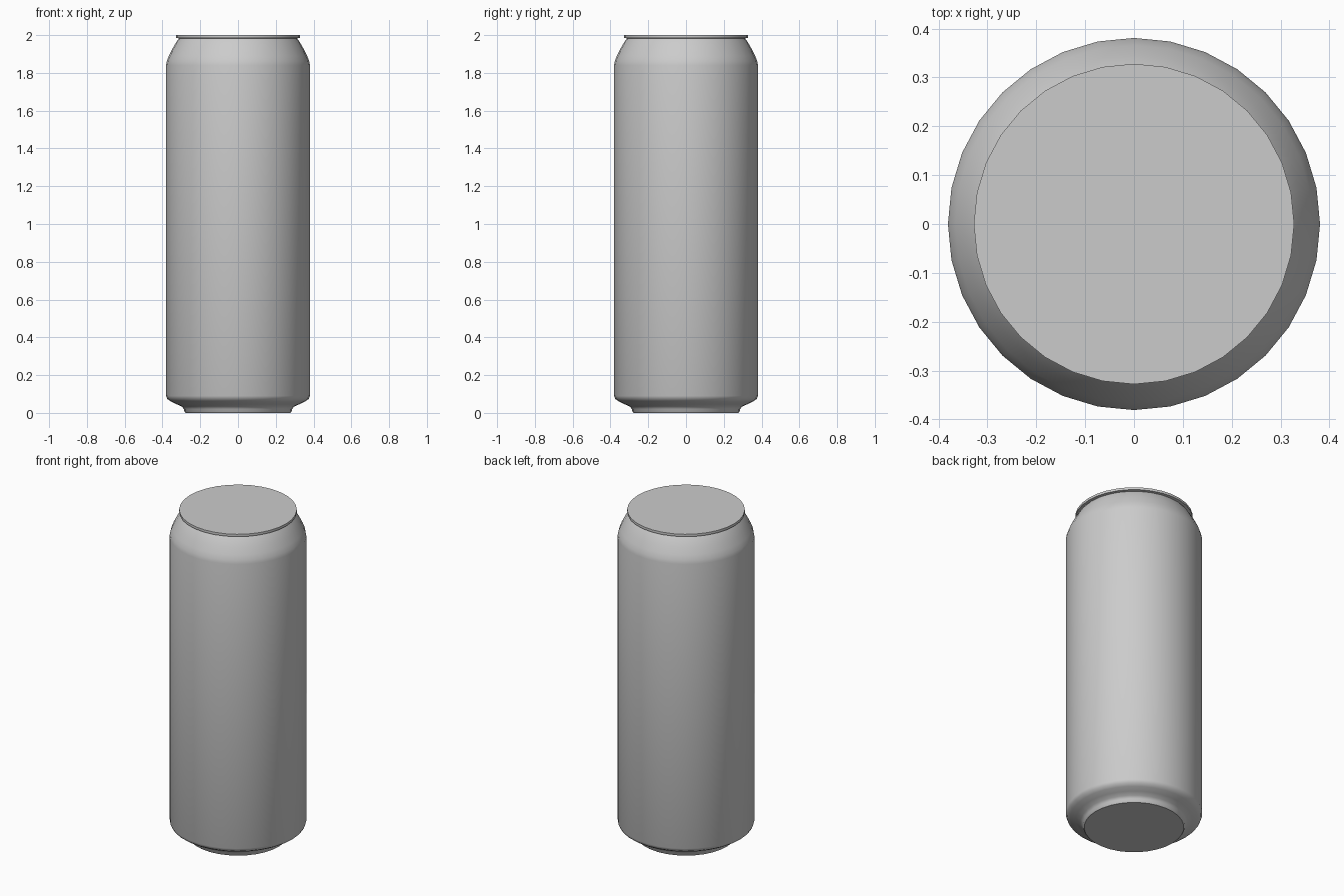
import bpy
import bmesh
import math

cube = bpy.data.objects.get("Cube")
if cube:
    bpy.data.objects.remove(cube, do_unlink=True)

SIDES = 32

metal = bpy.data.materials.new("light_grey_metal")
metal.use_nodes = True
grey = (0.6, 0.6, 0.6, 1)
metal.diffuse_color = grey
metal.node_tree.nodes["Principled BSDF"].inputs["Base Color"].default_value = grey


def lathe(name, profile):
    """Closed solid of revolution from (radius, height) points, bottom to top."""
    bm = bmesh.new()
    rings = []
    for r, z in profile:
        rings.append([bm.verts.new((r * math.cos(a), r * math.sin(a), z))
                      for a in (math.tau * i / SIDES for i in range(SIDES))])
    for low, high in zip(rings, rings[1:]):
        for i in range(SIDES):
            j = (i + 1) % SIDES
            bm.faces.new((low[i], low[j], high[j], high[i]))
    bm.faces.new(rings[0][::-1])
    bm.faces.new(rings[-1])
    mesh = bpy.data.meshes.new(name)
    bm.to_mesh(mesh)
    bm.free()
    mesh.materials.append(metal)
    obj = bpy.data.objects.new(name, mesh)
    bpy.context.collection.objects.link(obj)
    bpy.ops.object.select_all(action="DESELECT")
    obj.select_set(True)
    bpy.context.view_layer.objects.active = obj
    bpy.ops.object.shade_smooth_by_angle(angle=math.radians(40))
    return obj


# Can: foot, flared base, straight wall, rounded shoulder, neck and rolled lid
lathe("can_body", [
    (0.278, 0), (0.284, 0.006), (0.286, 0.02), (0.298, 0.034), (0.325, 0.046),
    (0.355, 0.06), (0.374, 0.073), (0.381, 0.09),
    (0.381, 1.84), (0.377, 1.862), (0.366, 1.89), (0.346, 1.93),
    (0.326, 1.965), (0.312, 1.983),
    (0.328, 1.985), (0.328, 2.0),
])
